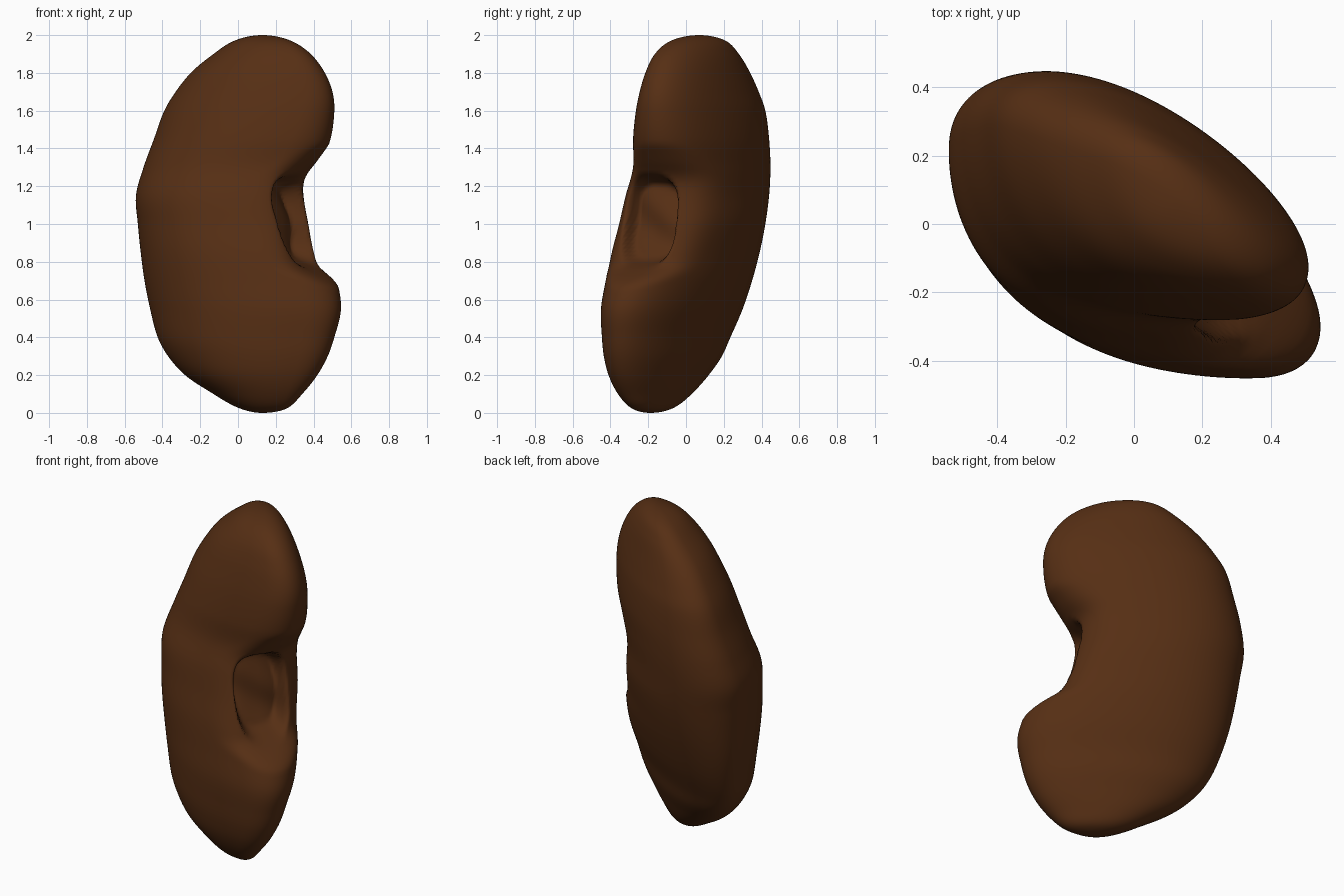
import bpy, bmesh, math

if "Cube" in bpy.data.objects:
    bpy.data.objects.remove(bpy.data.objects["Cube"])

# Height, x range and y range of the uncut body
ROWS = [(0, .13, .13, -.19, -.19), (.02, .02, .25, -.28, -.08), (.1, -.13, .34, -.36, .03),
        (.2, -.28, .42, -.41, .12), (.3, -.37, .475, -.435, .19), (.4, -.425, .51, -.445, .235),
        (.55, -.465, .545, -.45, .30), (.7, -.495, .525, -.425, .35), (.85, -.515, .48, -.395, .39),
        (1.0, -.53, .45, -.355, .42), (1.15, -.54, .42, -.32, .44), (1.3, -.50, .435, -.28, .447),
        (1.45, -.445, .49, -.28, .44), (1.6, -.39, .51, -.265, .42), (1.7, -.33, .50, -.245, .385),
        (1.8, -.25, .46, -.215, .34), (1.9, -.13, .385, -.165, .28), (1.97, -.02, .28, -.08, .21),
        (2, .13, .13, .07, .07)]
# How far the inner edge may reach at each height (the notch)
NOTCH = [(.0, .9), (.62, .8), (.7, .61), (.77, .46), (.85, .415), (1.0, .375), (1.15, .345),
         (1.22, .345), (1.27, .375), (1.32, .44), (1.39, .54), (1.47, .7), (2, .9)]
ANGLE = math.radians(-30)
C, S = math.cos(ANGLE), math.sin(ANGLE)
RINGS, SEGS = 150, 144


def curve(pts, t, k):
    """Smooth interpolation of column k through the points."""
    i = 0
    while i < len(pts) - 2 and t > pts[i + 1][0]:
        i += 1

    def slope(j):
        a, b = pts[max(j - 1, 0)], pts[min(j + 1, len(pts) - 1)]
        return (b[k] - a[k]) / (b[0] - a[0])
    p, q = pts[i], pts[i + 1]
    h = q[0] - p[0]
    s = (t - p[0]) / h
    return ((2*s**3 - 3*s*s + 1) * p[k] + (s**3 - 2*s*s + s) * h * slope(i)
            + (3*s*s - 2*s**3) * q[k] + (s**3 - s*s) * h * slope(i + 1))


def smooth_min(a, b, r):
    h = max(r - abs(a - b), 0) / r
    return min(a, b) - h * h * r / 4


def smooth_step(x):
    x = min(max(x, 0), 1)
    return x * x * (3 - 2 * x)


# Rows keyed by polar angle so both ends come out round
polar = [(math.acos(1 - r[0]),) + r[1:] for r in ROWS]


def ring(t):
    z = 1 - math.cos(t)
    x0, x1, y0, y1 = (curve(polar, t, k) for k in (1, 2, 3, 4))
    # Slanted oval, flatter towards both ends
    skew = .44 + .19 * smooth_step(abs(z - 1.1) / .7)
    side = math.sqrt(1 - skew**2)
    cap = curve(NOTCH, z, 1)
    for i in range(SEGS):
        w = 2 * math.pi * i / SEGS
        sw, cw = math.sin(w), math.cos(w)
        # Fuller front left flank, slightly flatter back right flank
        f = max(0, sw * (skew * sw + side * cw)) ** 1.5 * (x1 - x0)
        f *= .075 if sw < 0 else .015
        x = (x0 + x1) / 2 + (x1 - x0) / 2 * cw - f
        y = (y0 + y1) / 2 + (y1 - y0) / 2 * (side * sw - skew * cw) - f
        u, v = x * C + y * S, -x * S + y * C
        if u > 0:
            # Notch, then the pocket sunk into it
            u = smooth_min(u, cap - 1.2 * max(v, 0)**2, .13)
            r = (abs((v + .02) / .16)**3 + abs((z - 1.015) / .25)**3) ** (1 / 3)
            u -= smooth_step((1.02 - r) / .25) * (.11 + .012 * math.sin(22 * z + 14 * v))
        yield (u * C - v * S, u * S + v * C, z)


# Kidney-shaped body
bm = bmesh.new()
rings = [[bm.verts.new(p) for p in ring(math.pi * j / RINGS)] for j in range(1, RINGS)]
for lo, hi in zip(rings, rings[1:]):
    for i in range(SEGS):
        n = (i + 1) % SEGS
        bm.faces.new((lo[i], lo[n], hi[n], hi[i]))
for loop, tip in ((rings[0], (.13, -.19, 0)), (rings[-1], (.13, .07, 2))):
    pole = bm.verts.new(tip)
    for i in range(SEGS):
        bm.faces.new((loop[i], loop[(i + 1) % SEGS], pole))
bmesh.ops.recalc_face_normals(bm, faces=bm.faces)
mesh = bpy.data.meshes.new("kidney_body")
bm.to_mesh(mesh)
bm.free()
mesh.shade_smooth()
body = bpy.data.objects.new("kidney_body", mesh)
bpy.context.collection.objects.link(body)

# Brown surface
mat = bpy.data.materials.new("brown")
mat.diffuse_color = (.093, .028, .007, 1)
mat.use_nodes = True
mat.node_tree.nodes["Principled BSDF"].inputs["Base Color"].default_value = mat.diffuse_color
mesh.materials.append(mat)
